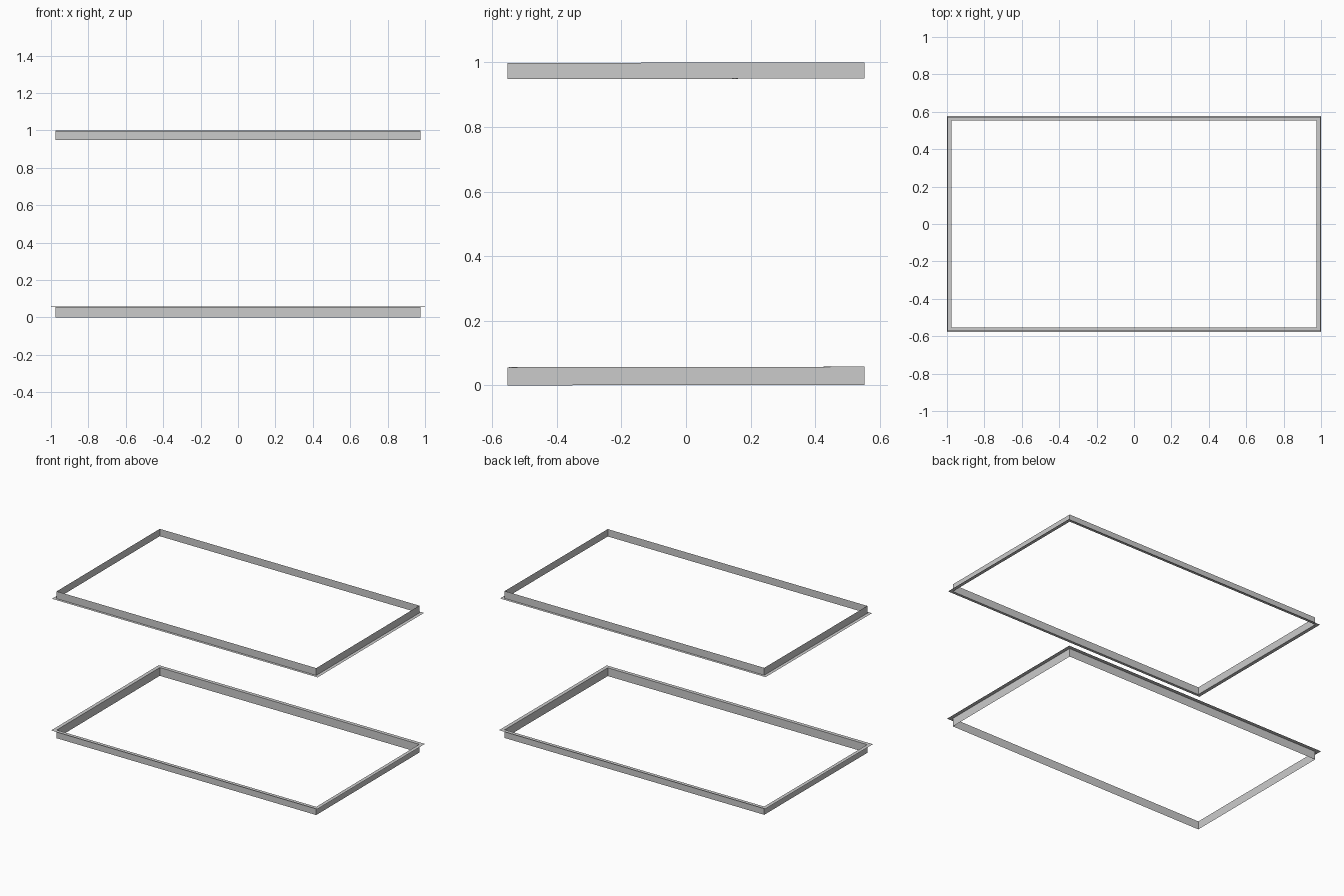
import bpy, bmesh

if "Cube" in bpy.data.objects:
    bpy.data.objects.remove(bpy.data.objects["Cube"])

TILT = 0.0018  # very slight rise towards the back


def ring(name, loops):
    """Sheet-metal rectangular frame swept through (half_x, half_y, z) loops."""
    bm = bmesh.new()
    rows = []
    for hx, hy, z in loops:
        rows.append([bm.verts.new((sx * hx, sy * hy, z + TILT * (sy + 1) / 2))
                     for sx, sy in ((-1, -1), (1, -1), (1, 1), (-1, 1))])
    for a, b in zip(rows, rows[1:]):
        for i in range(4):
            j = (i + 1) % 4
            bm.faces.new((a[i], a[j], b[j], b[i]))
    mesh = bpy.data.meshes.new(name)
    bm.to_mesh(mesh)
    bm.free()
    obj = bpy.data.objects.new(name, mesh)
    bpy.context.collection.objects.link(obj)
    return obj


# Lower frame: upright wall with an outward flange along its top edge
ring("lower_angle_frame", [(0.975, 0.553, 0.0),
                           (0.975, 0.553, 0.056),
                           (1.0, 0.578, 0.056)])

# Upper frame: outward flange along the bottom edge, wall rising from it
ring("upper_angle_frame", [(0.998, 0.571, 0.948),
                           (0.975, 0.553, 0.948),
                           (0.975, 0.553, 0.998)])
